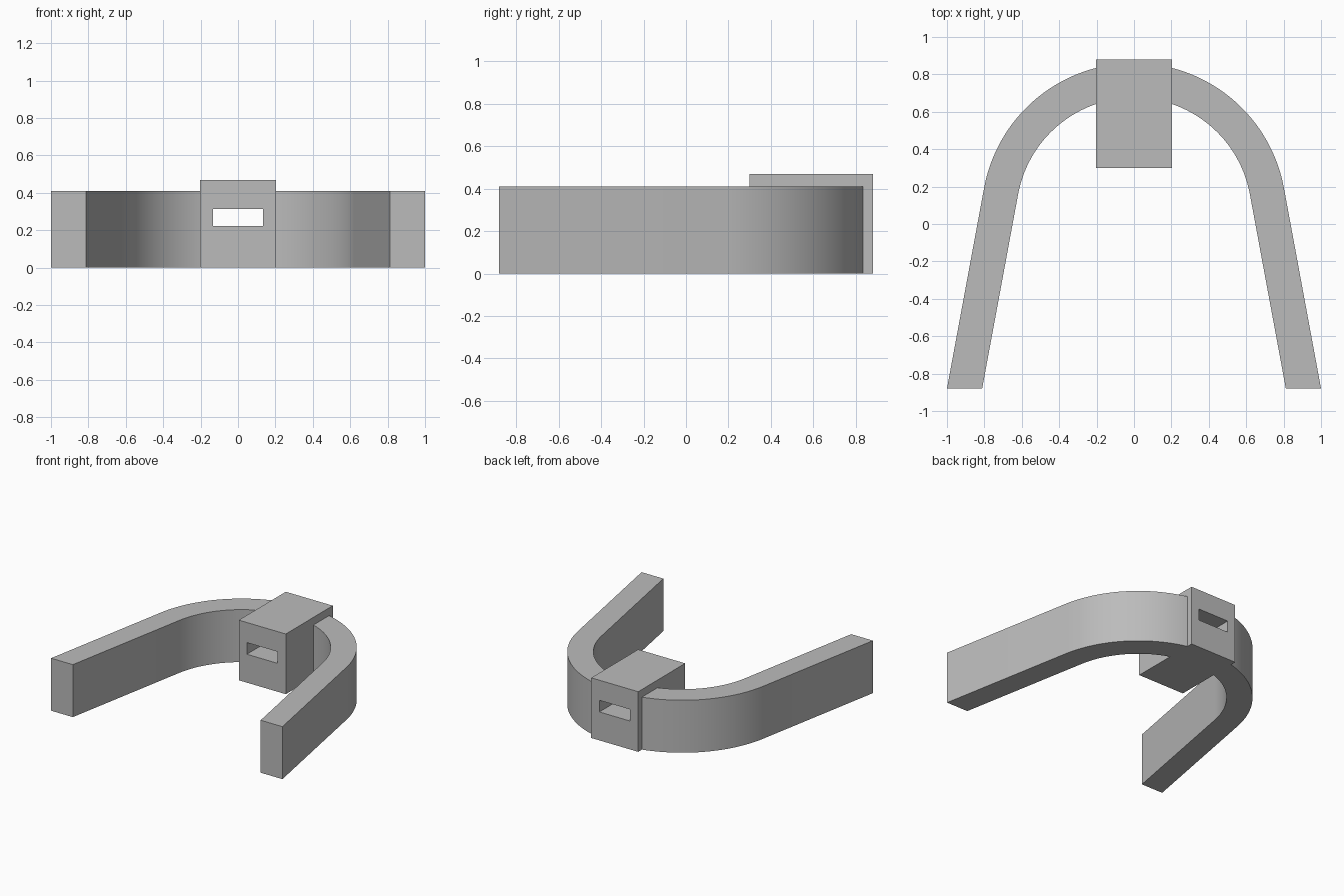
import bpy
import bmesh
from math import radians, cos, sin, acos, atan2, hypot

if "Cube" in bpy.data.objects:
    bpy.data.objects.remove(bpy.data.objects["Cube"], do_unlink=True)

grey = bpy.data.materials.new("plain grey")
grey.use_nodes = True
colour = (0.5, 0.5, 0.5, 1)
grey.diffuse_color = colour
grey.node_tree.nodes["Principled BSDF"].inputs["Base Color"].default_value = colour


def finish(bm, name):
    """Turn a bmesh into a shaded object with the shared material."""
    bmesh.ops.recalc_face_normals(bm, faces=bm.faces)
    mesh = bpy.data.meshes.new(name)
    bm.to_mesh(mesh)
    bm.free()
    mesh.materials.append(grey)
    obj = bpy.data.objects.new(name, mesh)
    bpy.context.collection.objects.link(obj)
    bpy.ops.object.select_all(action='DESELECT')
    obj.select_set(True)
    bpy.context.view_layer.objects.active = obj
    bpy.ops.object.shade_smooth_by_angle(angle=radians(25))
    return obj


def skin(bm, rings, closed=False):
    """Join successive four-point rings with quads, capping open ends."""
    rows = [[bm.verts.new(p) for p in ring] for ring in rings]
    pairs = list(zip(rows, rows[1:]))
    if closed:
        pairs.append((rows[-1], rows[0]))
    for a, b in pairs:
        for i in range(4):
            j = (i + 1) % 4
            bm.faces.new((a[i], a[j], b[j], b[i]))
    if not closed:
        bm.faces.new(rows[0])
        bm.faces.new(rows[-1])


# Arms: straight splayed legs running tangentially into a round arch
OUTER, INNER, CENTRE_Y = 0.815, 0.63, 0.045
FRONT, BACK, ARM_TOP = -0.88, 0.88, 0.41
ARCH_END, STEPS = 0.17, 28
drop = FRONT - CENTRE_Y
tangent = atan2(drop, 1) + acos(OUTER / hypot(1, drop))


def edge_path(radius):
    """Half outline from the leg tip to the arch end inside the housing."""
    path = [((radius - drop * sin(tangent)) / cos(tangent), FRONT)]
    end = acos(ARCH_END / radius)
    for i in range(STEPS + 1):
        a = tangent + (end - tangent) * i / STEPS
        path.append((radius * cos(a), CENTRE_Y + radius * sin(a)))
    return path


for name, side in (("left_arm", 1), ("right_arm", -1)):
    bm = bmesh.new()
    skin(bm, [[(side * ox, oy, 0), (side * ix, iy, 0),
               (side * ix, iy, ARM_TOP), (side * ox, oy, ARM_TOP)]
              for (ox, oy), (ix, iy) in zip(edge_path(OUTER), edge_path(INNER))])
    finish(bm, name)


# Housing: a block with a rectangular slot straight through it
def rectangle(half, low, high, y):
    return [(-half, y, low), (half, y, low), (half, y, high), (-half, y, high)]


HOUSING_FRONT = 0.3
bm = bmesh.new()
skin(bm, [rectangle(0.203, 0, 0.47, HOUSING_FRONT),
          rectangle(0.203, 0, 0.47, BACK),
          rectangle(0.133, 0.222, 0.313, BACK),
          rectangle(0.133, 0.222, 0.313, HOUSING_FRONT)], closed=True)
finish(bm, "slotted_housing")
